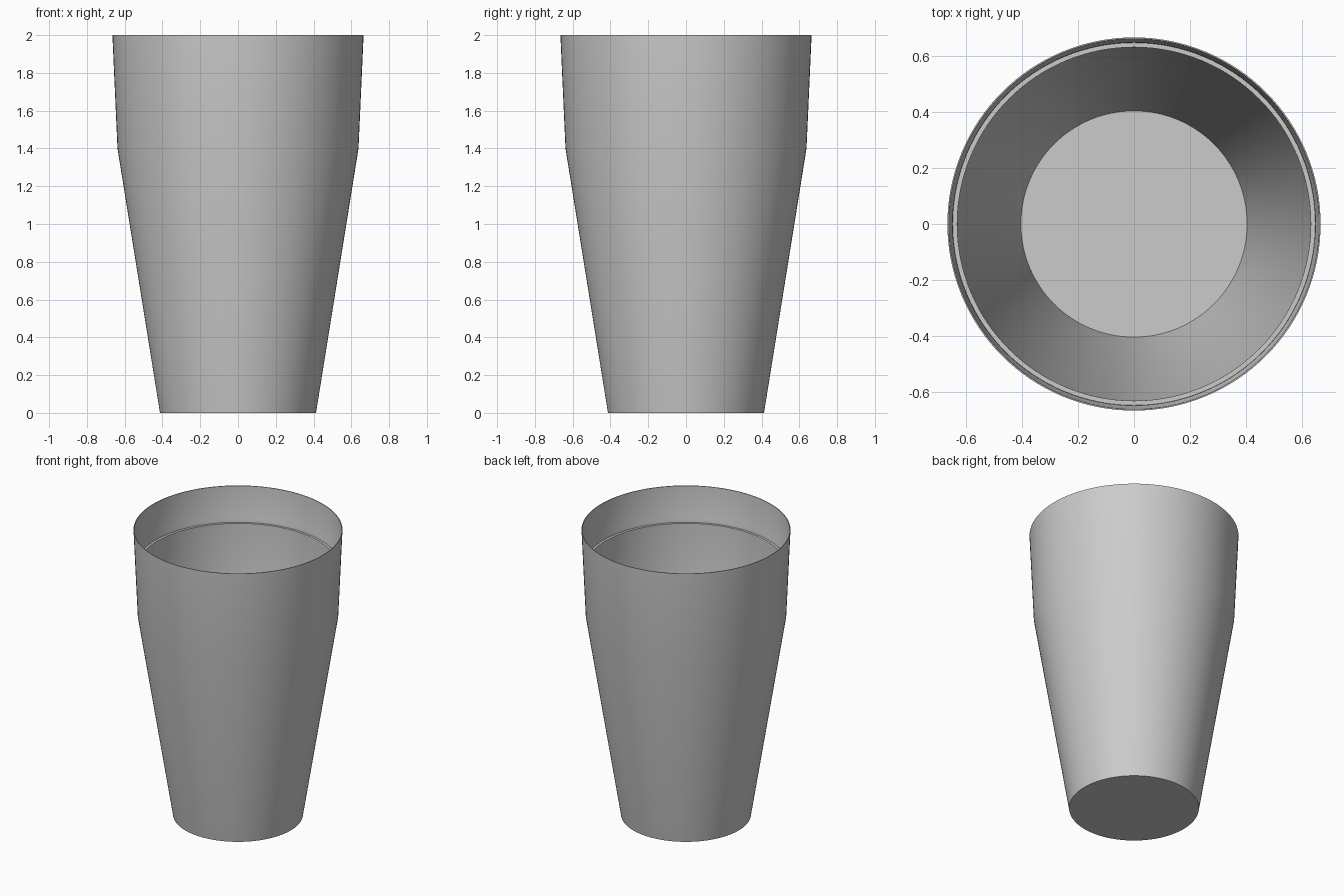
import bpy, bmesh, math

cube = bpy.data.objects.get("Cube")
if cube:
    bpy.data.objects.remove(cube, do_unlink=True)

# Single plain grey
grey = bpy.data.materials.new("plain grey")
grey.use_nodes = True
colour = (0.6, 0.6, 0.6, 1)
grey.diffuse_color = colour
grey.node_tree.nodes["Principled BSDF"].inputs["Base Color"].default_value = colour

# Cup cross-section as (radius, height): base, outer wall, rim, ledge, inner wall, floor
profile = [
    (0, 0), (0.413, 0), (0.638, 1.4), (0.665, 2),
    (0.66, 2), (0.652, 1.79), (0.647, 1.77), (0.646, 1.75),
    (0.63, 1.75), (0.626, 1.4), (0.403, 0.012), (0, 0.012),
]


def lathe(name, points, material, steps=128):
    bm = bmesh.new()
    verts = [bm.verts.new((r, 0, z)) for r, z in points]
    edges = [bm.edges.new(pair) for pair in zip(verts, verts[1:])]
    bmesh.ops.spin(bm, geom=verts + edges, cent=(0, 0, 0), axis=(0, 0, 1),
                   angle=math.tau, steps=steps, use_merge=True)
    bmesh.ops.remove_doubles(bm, verts=bm.verts, dist=0.0001)
    bmesh.ops.recalc_face_normals(bm, faces=bm.faces)
    mesh = bpy.data.meshes.new(name)
    bm.to_mesh(mesh)
    bm.free()
    mesh.materials.append(material)
    obj = bpy.data.objects.new(name, mesh)
    bpy.context.collection.objects.link(obj)
    return obj


# Tapered cup with a stacking ledge inside
cup = lathe("cup", profile, grey)
bpy.ops.object.select_all(action="DESELECT")
cup.select_set(True)
bpy.context.view_layer.objects.active = cup
bpy.ops.object.shade_smooth_by_angle(angle=math.radians(25))
